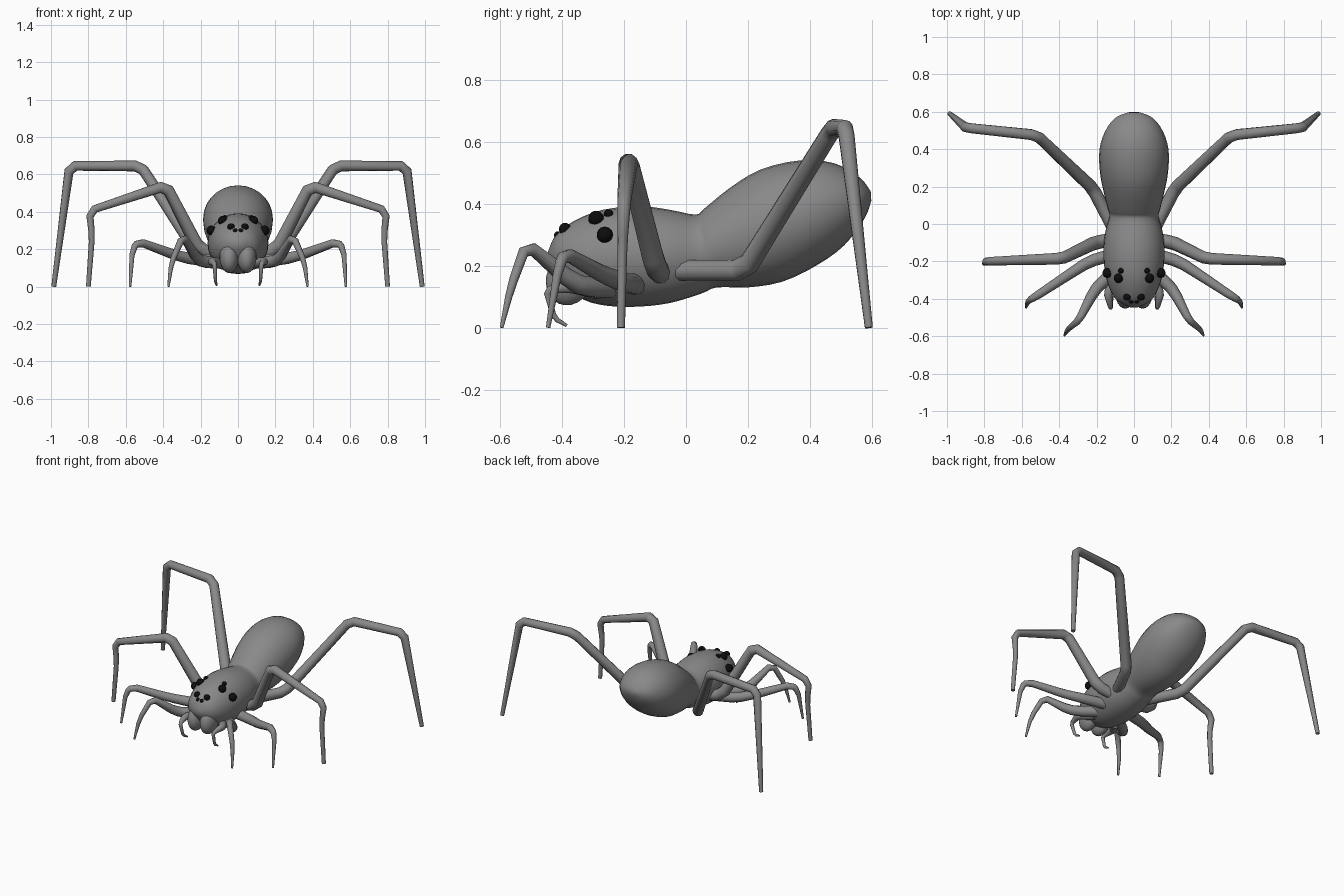
import bpy, bmesh, math
from mathutils import Vector

cube = bpy.data.objects.get("Cube")
if cube:
    bpy.data.objects.remove(cube)


def material(name, value):
    m = bpy.data.materials.new(name)
    m.use_nodes = True
    colour = (value, value, value, 1)
    m.diffuse_color = colour
    m.node_tree.nodes["Principled BSDF"].inputs["Base Color"].default_value = colour
    return m


GREY = material("body_grey", 0.25)
BLACK = material("eye_black", 0.004)


def add_mesh(name, bm, mat):
    bmesh.ops.recalc_face_normals(bm, faces=bm.faces)
    for f in bm.faces:
        f.smooth = True
    me = bpy.data.meshes.new(name)
    bm.to_mesh(me)
    bm.free()
    me.materials.append(mat)
    ob = bpy.data.objects.new(name, me)
    bpy.context.collection.objects.link(ob)
    return ob


def ellipsoid(name, centre, radii, mat, pitch=0):
    bm = bmesh.new()
    bmesh.ops.create_uvsphere(bm, u_segments=20, v_segments=12, radius=1)
    ob = add_mesh(name, bm, mat)
    ob.location, ob.scale = centre, radii
    ob.rotation_euler.x = pitch
    return ob


def spline_point(a, b, c, d, t):
    return [0.5 * (2 * q + (r - p) * t + (2 * p - 5 * q + 4 * r - s) * t * t
                   + (3 * q - p - 3 * r + s) * t ** 3)
            for p, q, r, s in zip(a, b, c, d)]


def loft(name, sections, sides=28, steps=3):
    """Elliptical rings, each spanning a top point and a bottom point."""
    rows = []
    last = len(sections) - 1
    for i in range(last):
        quad = [sections[max(0, min(last, i + k))] for k in (-1, 0, 1, 2)]
        rows += [spline_point(*quad, j / steps) for j in range(steps)]
    rows.append(sections[-1])
    bm = bmesh.new()
    rings = []
    for yt, zt, yb, zb, w in rows:
        top, bottom = Vector((0, yt, zt)), Vector((0, yb, zb))
        mid, half = (top + bottom) / 2, (top - bottom) / 2
        ring = []
        for k in range(sides):
            a = math.tau * k / sides
            ring.append(bm.verts.new(mid + half * math.cos(a) + Vector((w * math.sin(a), 0, 0))))
        rings.append(ring)
    for r, s in zip(rings, rings[1:]):
        for k in range(sides):
            n = (k + 1) % sides
            bm.faces.new((r[k], r[n], s[n], s[k]))
    bm.faces.new(rings[0])
    bm.faces.new(rings[-1])
    return add_mesh(name, bm, GREY)


def limb(name, path, side, bend=0.03):
    """Tapered tube through (x, y, z, radius) joints with softened corners."""
    joints = [Vector((side * x, y, z, r)) for x, y, z, r in path]
    pts = [joints[0]]
    for a, b, c in zip(joints, joints[1:], joints[2:]):
        for other in (a, c):
            reach = min(bend / (other - b).length, 0.35)
            pts.append(b.lerp(other, reach))
    pts.append(joints[-1])
    cu = bpy.data.curves.new(name, "CURVE")
    cu.dimensions = "3D"
    cu.bevel_depth = 1
    cu.bevel_resolution = 3
    cu.use_fill_caps = True
    sp = cu.splines.new("POLY")
    sp.points.add(len(pts) - 1)
    for p, v in zip(sp.points, pts):
        p.co = (v.x, v.y, v.z, 1)
        p.radius = v.w
    cu.materials.append(GREY)
    ob = bpy.data.objects.new(name, cu)
    bpy.context.collection.objects.link(ob)
    bpy.ops.object.select_all(action="DESELECT")
    ob.select_set(True)
    bpy.context.view_layer.objects.active = ob
    bpy.ops.object.convert(target="MESH")
    bpy.ops.object.shade_smooth_by_angle(angle=math.radians(50))


# Head, waist and tilted abdomen in one skin: top y, z, bottom y, z, half width
loft("body", [
    (-.447, .24, -.445, .21, .02), (-.42, .30, -.40, .14, .09),
    (-.36, .345, -.33, .09, .13), (-.27, .38, -.25, .07, .155),
    (-.15, .392, -.15, .068, .163), (-.05, .38, -.05, .08, .155),
    (.03, .365, .05, .11, .132), (.06, .385, .10, .13, .14),
    (.14, .45, .20, .13, .162), (.24, .51, .31, .148, .182),
    (.37, .54, .42, .20, .185), (.48, .53, .51, .265, .155),
    (.56, .485, .575, .35, .10), (.596, .44, .598, .41, .03)])

# Limb joints for the model's left side: x, y, z, radius
limbs = {
    "rear_leg": [(.10, -.04, .185, .035), (.22, .19, .185, .035),
                 (.52, .475, .645, .030), (.90, .515, .645, .027), (.985, .59, 0, .013)],
    "middle_leg": [(.10, -.08, .17, .035), (.21, -.10, .20, .037),
                   (.385, -.185, .54, .032), (.795, -.20, .405, .022),
                   (.78, -.205, .27, .016), (.80, -.21, 0, .013)],
    "second_leg": [(.10, -.16, .14, .035), (.24, -.20, .145, .032),
                   (.34, -.265, .17, .028), (.53, -.39, .24, .022),
                   (.565, -.41, .20, .016), (.577, -.445, 0, .007)],
    "front_leg": [(.08, -.24, .13, .035), (.18, -.32, .13, .033),
                  (.22, -.37, .15, .030), (.295, -.515, .27, .020),
                  (.355, -.565, .13, .014), (.372, -.595, 0, .006)],
    "feeler": [(.08, -.28, .12, .030), (.14, -.37, .135, .024),
               (.125, -.45, .12, .012), (.12, -.425, .03, .009), (.115, -.385, .007, .005)],
}
# Eyes on the model's left side: x, y, z, radius
eyes = [(.083, -.29, .352, .025), (.07, -.25, .367, .015), (.143, -.262, .30, .026),
        (.037, -.39, .318, .020), (.015, -.413, .298, .013)]

for side, label in ((1, "left"), (-1, "right")):
    for name, path in limbs.items():
        limb(f"{name}_{label}", path, side, bend=.012 if name == "feeler" else .03)
    ellipsoid(f"jaw_{label}", (side * .047, -.375, .16), (.052, .075, .09), GREY, -.4)
    for i, (x, y, z, r) in enumerate(eyes):
        ellipsoid(f"eye_{i + 1}_{label}", (side * x, y, z), (r, r, r), BLACK)
